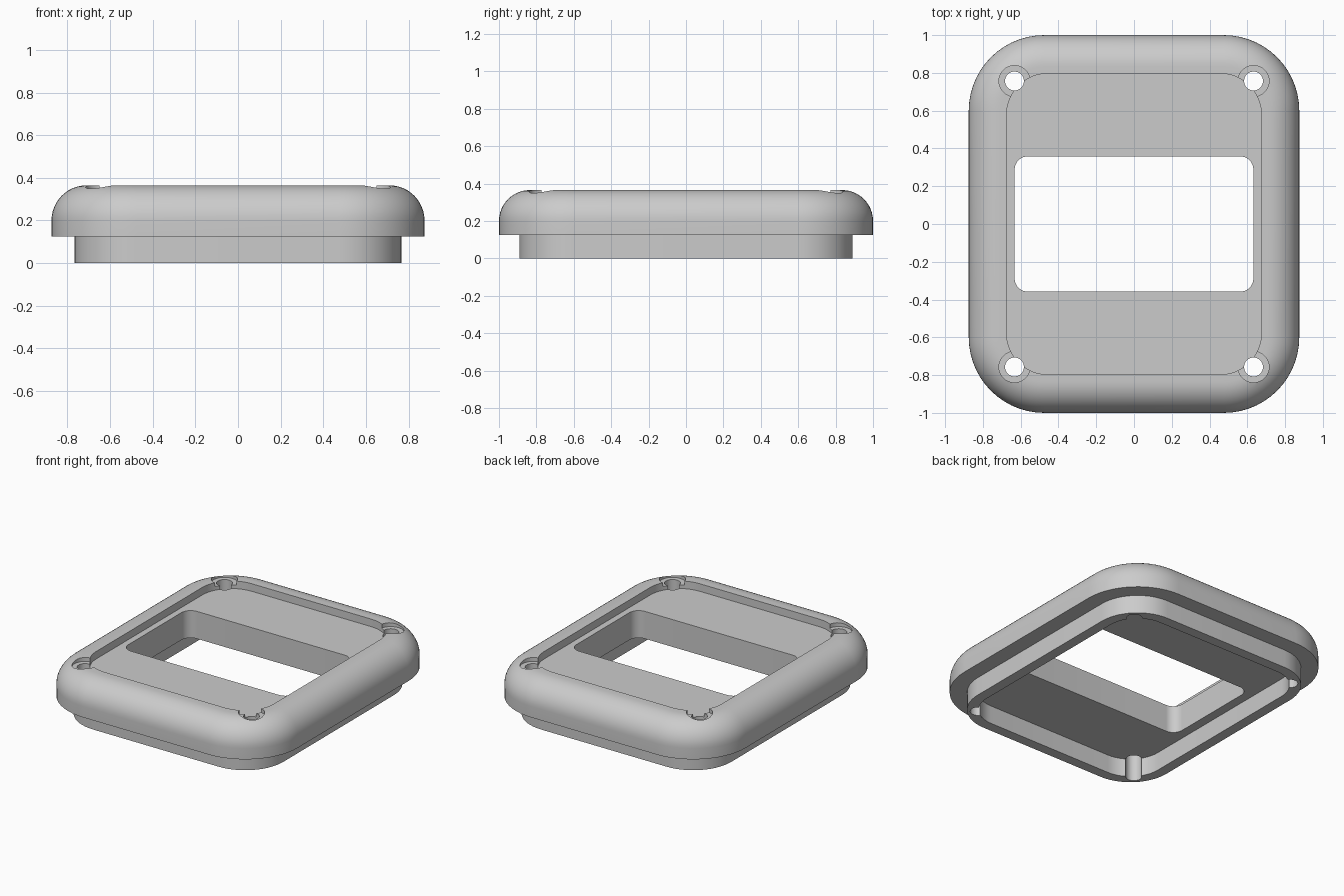
import bpy, bmesh, math

cube = bpy.data.objects.get("Cube")
if cube:
    bpy.data.objects.remove(cube)

grey = bpy.data.materials.new("light_grey")
grey.use_nodes = True
colour = (0.6, 0.6, 0.6, 1)
grey.diffuse_color = colour
grey.node_tree.nodes["Principled BSDF"].inputs["Base Color"].default_value = colour

CORNER_STEPS = 14
ROUND_STEPS = 12


def rounded_loop(bm, half_x, half_y, radius, z):
    """Ring of vertices around a rounded rectangle."""
    ring = []
    for quarter, (sx, sy) in enumerate([(1, 1), (-1, 1), (-1, -1), (1, -1)]):
        for i in range(CORNER_STEPS + 1):
            a = (quarter + i / CORNER_STEPS) * math.pi / 2
            ring.append(bm.verts.new((sx * (half_x - radius) + radius * math.cos(a),
                                      sy * (half_y - radius) + radius * math.sin(a), z)))
    return ring


def finish(name, bm):
    bmesh.ops.recalc_face_normals(bm, faces=bm.faces[:])
    mesh = bpy.data.meshes.new(name)
    bm.to_mesh(mesh)
    bm.free()
    obj = bpy.data.objects.new(name, mesh)
    bpy.context.collection.objects.link(obj)
    mesh.materials.append(grey)
    return obj


def hole_cutter(name, radius, bottom, top):
    """Four upright cylinders, one at each screw position."""
    bm = bmesh.new()
    for sx in (-1, 1):
        for sy in (-1, 1):
            made = bmesh.ops.create_cone(bm, cap_ends=True, segments=40, radius1=radius,
                                         radius2=radius, depth=top - bottom)
            bmesh.ops.translate(bm, verts=made["verts"],
                                vec=(sx * 0.633, sy * 0.757, (top + bottom) / 2))
    obj = finish(name, bm)
    obj.hide_render = True
    return obj


# Levels of the cover
LEDGE, FLOOR, TOP = 0.125, 0.313, 0.365
EDGE = 0.165

# Cross-section: half width, half length, corner radius, height
section = [
    (0.632, 0.358, 0.07, FLOOR),   # window
    (0.632, 0.358, 0.07, LEDGE),
    (0.695, 0.82, 0.22, LEDGE),    # hollow underside
    (0.695, 0.82, 0.22, 0),
    (0.766, 0.891, 0.29, 0),       # skirt
    (0.766, 0.891, 0.29, LEDGE),
]
for i in range(ROUND_STEPS + 1):   # rounded outer edge
    a = i / ROUND_STEPS * math.pi / 2
    inset = EDGE * (1 - math.cos(a))
    if i == 0:
        section.append((0.875, 1, 0.4, LEDGE))
    section.append((0.875 - inset, 1 - inset, 0.4 - inset, TOP - EDGE + EDGE * math.sin(a)))
section += [(0.675, 0.797, 0.22, TOP), (0.675, 0.797, 0.22, FLOOR)]  # recess

# Cover body, a closed loft through all the rings
bm = bmesh.new()
rings = [rounded_loop(bm, *row) for row in section]
for ring, following in zip(rings, rings[1:] + rings[:1]):
    for i in range(len(ring)):
        j = (i + 1) % len(ring)
        bm.faces.new((ring[i], ring[j], following[j], following[i]))
cover = finish("cover_frame", bm)

# Screw holes and their shallow counterbores
bpy.context.view_layer.objects.active = cover
for cutter in (hole_cutter("screw_hole_cutter", 0.05, -0.1, 0.5),
               hole_cutter("counterbore_cutter", 0.082, 0.338, 0.5)):
    cut = cover.modifiers.new("cut", "BOOLEAN")
    cut.operation = "DIFFERENCE"
    cut.solver = "EXACT"
    cut.object = cutter
    bpy.ops.object.modifier_apply(modifier=cut.name)
    bpy.data.objects.remove(cutter)

bpy.ops.object.select_all(action="DESELECT")
cover.select_set(True)
bpy.ops.object.shade_smooth_by_angle(angle=math.radians(30))
